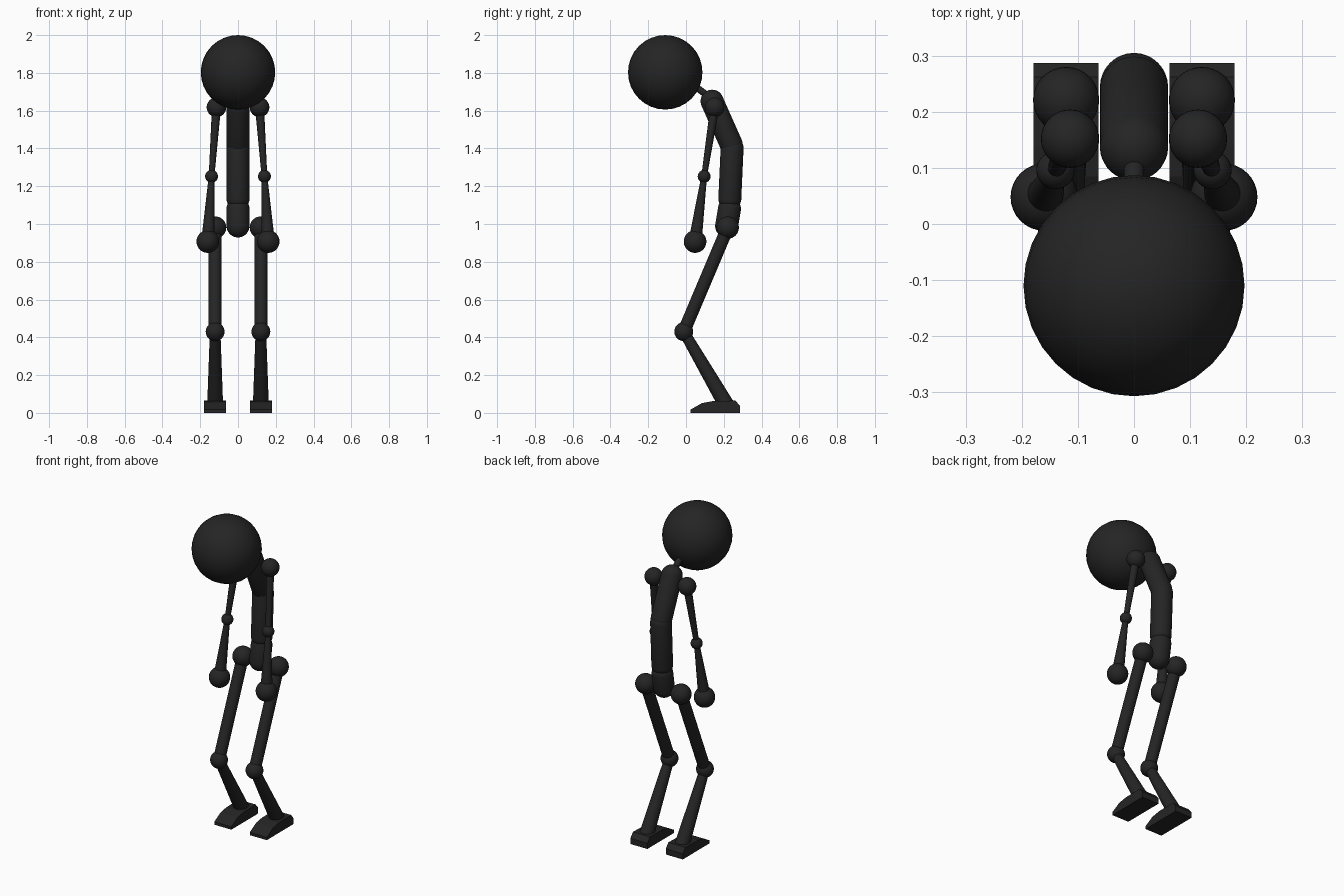
import bpy, bmesh
from mathutils import Vector, Matrix

if "Cube" in bpy.data.objects:
    bpy.data.objects.remove(bpy.data.objects["Cube"])

black = bpy.data.materials.new("black")
black.diffuse_color = (0.018, 0.018, 0.018, 1)
black.use_nodes = True
black.node_tree.nodes["Principled BSDF"].inputs["Base Color"].default_value = black.diffuse_color


def finish(name, bm, smooth=True):
    bmesh.ops.recalc_face_normals(bm, faces=bm.faces)
    mesh = bpy.data.meshes.new(name)
    bm.to_mesh(mesh)
    bm.free()
    mesh.materials.append(black)
    ob = bpy.data.objects.new(name, mesh)
    bpy.context.collection.objects.link(ob)
    if smooth:
        bpy.context.view_layer.objects.active = ob
        bpy.ops.object.select_all(action='DESELECT')
        ob.select_set(True)
        bpy.ops.object.shade_smooth_by_angle()
    return ob


def aim(a, b):
    """Matrix placing the local z axis along a -> b, starting at a."""
    rot = (b - a).to_track_quat('Z', 'Y').to_matrix().to_4x4()
    return Matrix.Translation(a) @ rot


def ball(name, pos, r):
    bm = bmesh.new()
    bmesh.ops.create_uvsphere(bm, u_segments=32, v_segments=16, radius=r,
                              matrix=Matrix.Translation(pos))
    finish(name, bm)


def capsule(name, a, b, r):
    a, b = Vector(a), Vector(b)
    bm = bmesh.new()
    bmesh.ops.create_uvsphere(bm, u_segments=32, v_segments=17, radius=r)
    for v in bm.verts:
        if v.co.z > 0:
            v.co.z += (b - a).length
    bm.transform(aim(a, b))
    finish(name, bm)


def limb(name, a, b, ra, rb):
    a, b = Vector(a), Vector(b)
    bm = bmesh.new()
    bmesh.ops.create_cone(bm, cap_ends=True, segments=32, radius1=ra, radius2=rb,
                          depth=(b - a).length,
                          matrix=aim(a, b) @ Matrix.Translation((0, 0, (b - a).length / 2)))
    finish(name, bm)


def foot(name, x, half_width, profile):
    bm = bmesh.new()
    face = bm.faces.new([bm.verts.new((x - half_width, y, z)) for y, z in profile])
    out = bmesh.ops.extrude_face_region(bm, geom=[face])
    moved = [g for g in out["geom"] if isinstance(g, bmesh.types.BMVert)]
    bmesh.ops.translate(bm, verts=moved, vec=(2 * half_width, 0, 0))
    finish(name, bm, smooth=False)


# Head, neck and bent spine
ball("head", (0, -0.11, 1.803), 0.197)
limb("neck", (0, 0.14, 1.66), (0, -0.02, 1.78), 0.018, 0.018)
capsule("chest", (0, 0.238, 1.425), (0, 0.138, 1.65), 0.061)
capsule("abdomen", (0, 0.232, 1.135), (0, 0.244, 1.40), 0.061)
capsule("pelvis", (0, 0.215, 0.99), (0, 0.23, 1.08), 0.061)

FOOT = [(0.025, 0), (0.025, 0.018), (0.085, 0.052), (0.14, 0.062),
        (0.262, 0.065), (0.287, 0.035), (0.287, 0)]

# Arms and legs on both sides
for side, s in (("left", 1), ("right", -1)):
    shoulder = (s * 0.114, 0.152, 1.618)
    elbow = (s * 0.14, 0.096, 1.252)
    hand = (s * 0.16, 0.048, 0.907)
    ball(side + "_shoulder", shoulder, 0.052)
    limb(side + "_upper_arm", shoulder, elbow, 0.024, 0.015)
    ball(side + "_elbow", elbow, 0.034)
    limb(side + "_forearm", elbow, hand, 0.015, 0.035)
    ball(side + "_hand", hand, 0.06)

    hip = (s * 0.121, 0.221, 0.981)
    knee = (s * 0.121, -0.012, 0.43)
    ankle = (s * 0.121, 0.212, 0.045)
    ball(side + "_hip", hip, 0.059)
    limb(side + "_thigh", hip, knee, 0.034, 0.034)
    ball(side + "_knee", knee, 0.05)
    limb(side + "_shin", knee, ankle, 0.028, 0.042)
    foot(side + "_foot", s * 0.121, 0.058, FOOT)
